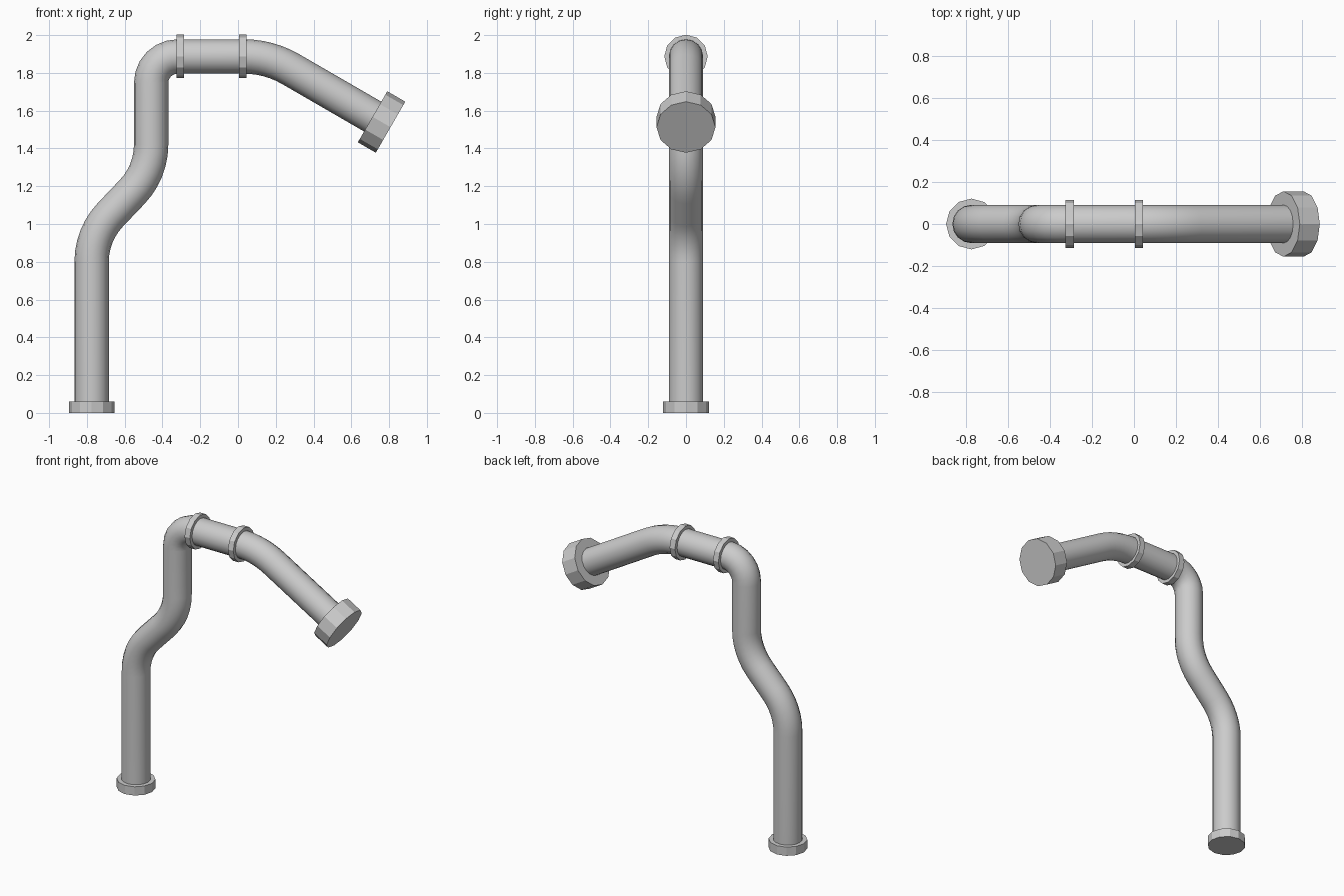
import bpy, bmesh, math
from mathutils import Vector

if "Cube" in bpy.data.objects:
    bpy.data.objects.remove(bpy.data.objects["Cube"])

R = 0.091  # pipe radius


def shade(obj, angle):
    bpy.ops.object.select_all(action='DESELECT')
    obj.select_set(True)
    bpy.context.view_layer.objects.active = obj
    bpy.ops.object.shade_smooth_by_angle(angle=math.radians(angle))


def rounded_path(corners, steps=6):
    """Corners are (x, z, bend tangent length); bends become circular arcs."""
    pts = []
    for i, (x, z, cut) in enumerate(corners):
        p = Vector((x, 0, z))
        if cut == 0:
            pts.append((p, None))
            continue
        a = (Vector((corners[i-1][0], 0, corners[i-1][1])) - p).normalized()
        b = (Vector((corners[i+1][0], 0, corners[i+1][1])) - p).normalized()
        half = a.angle(b) / 2
        c = p + (a + b).normalized() * (cut / math.cos(half))
        u, v = p + a * cut - c, p + b * cut - c
        w = u.angle(v)
        for k in range(steps + 1):
            t = k / steps
            s = (u * math.sin((1-t)*w) + v * math.sin(t*w)) / math.sin(w)
            pts.append((c + s, (b*t - a*(1-t))))
            # exact tangent is perpendicular to the arc radius
            tan = Vector((s.z, 0, -s.x)).normalized()
            pts[-1] = (c + s, tan if tan.dot(-a + b) > 0 else -tan)
    first, last = pts[0][0], pts[-1][0]
    pts[0] = (first, (pts[1][0] - first).normalized())
    pts[-1] = (last, (last - pts[-2][0]).normalized())
    return pts


def sweep(name, pts, radius, sides=16):
    bm = bmesh.new()
    rings = []
    side = Vector((0, 1, 0))
    for p, t in pts:
        n = t.cross(side)
        rings.append([bm.verts.new(p + radius * (side * math.cos(a) + n * math.sin(a)))
                      for a in (2 * math.pi * k / sides for k in range(sides))])
    for r, q in zip(rings, rings[1:]):
        for k in range(sides):
            j = (k + 1) % sides
            bm.faces.new((r[k], r[j], q[j], q[k]))
    bm.faces.new(rings[0])
    bm.faces.new(rings[-1])
    bmesh.ops.recalc_face_normals(bm, faces=bm.faces)
    me = bpy.data.meshes.new(name)
    bm.to_mesh(me)
    bm.free()
    obj = bpy.data.objects.new(name, me)
    bpy.context.collection.objects.link(obj)
    shade(obj, 40)


def collar(name, x, z, direction, radius, depth, sides=12):
    """Flat-sided disc centred at (x, z), facing along direction."""
    bpy.ops.mesh.primitive_cylinder_add(vertices=sides, radius=radius, depth=depth,
                                        location=(x, 0, z))
    obj = bpy.context.object
    obj.name = name
    obj.rotation_euler = (0, math.atan2(direction[0], direction[1]), 0)


# Bent pipe: riser, offset bend, elbow, level run and sloping spout
sweep("pipe", rounded_path([
    (-0.775, 0.02, 0),
    (-0.775, 0.945, 0.145),
    (-0.46, 1.275, 0.145),
    (-0.46, 1.887, 0.14),
    (0.163, 1.887, 0.133),
    (0.74, 1.553, 0)]), R)

# Base foot, two joint rings and the outlet cap
collar("base_foot", -0.775, 0.03, (0, 1), 0.121, 0.06)
for i, x in enumerate((-0.306, 0.024)):
    collar(f"joint_ring_{i + 1}", x, 1.887, (1, 0), 0.115, 0.04)
collar("outlet_cap", 0.76, 1.54, (math.cos(math.pi/6), -0.5), 0.156, 0.11)
